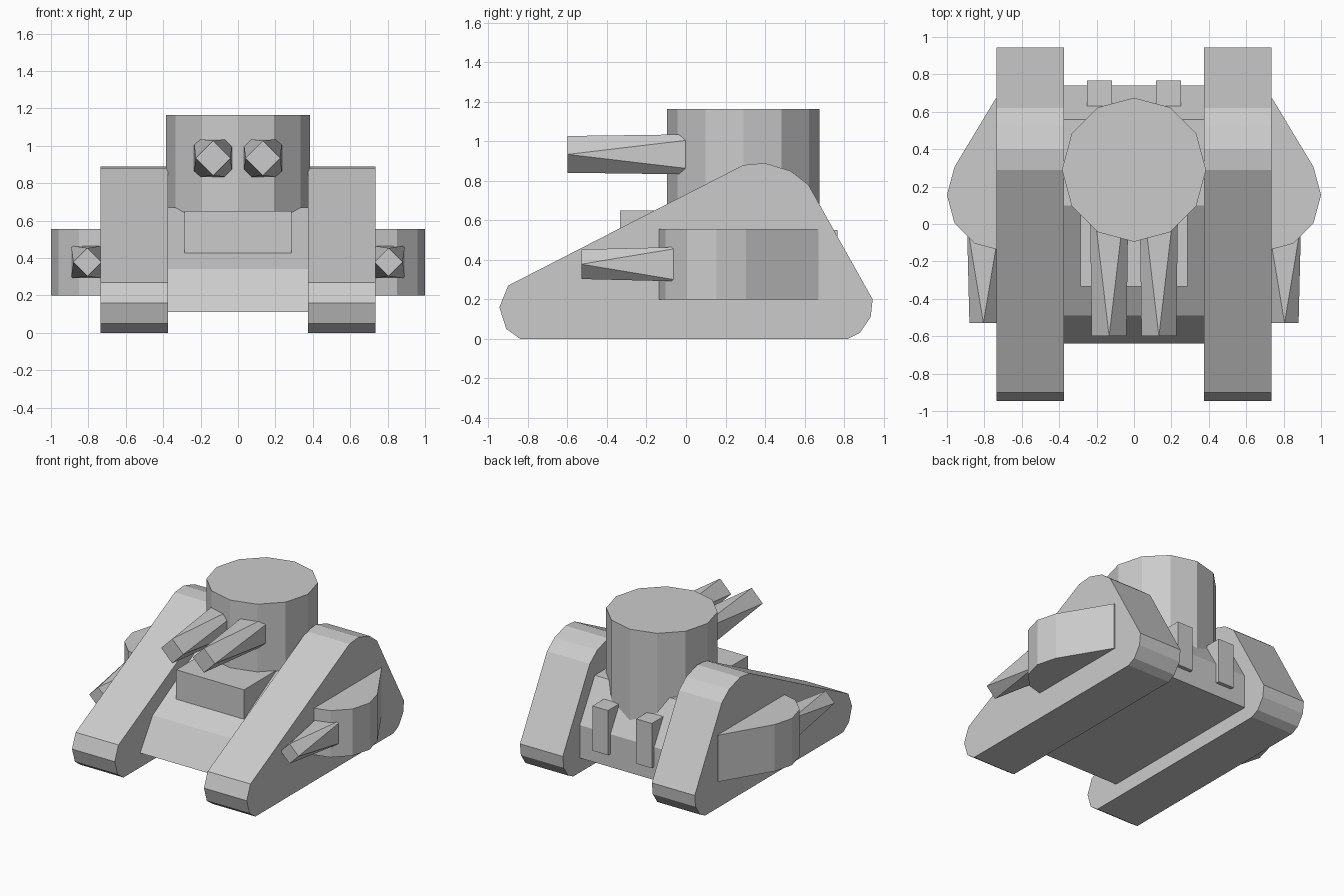
import bpy, bmesh
from math import sin, cos, pi

if "Cube" in bpy.data.objects:
    bpy.data.objects.remove(bpy.data.objects["Cube"])


def finish(name, bm):
    bmesh.ops.recalc_face_normals(bm, faces=bm.faces)
    mesh = bpy.data.meshes.new(name)
    bm.to_mesh(mesh)
    bm.free()
    obj = bpy.data.objects.new(name, mesh)
    bpy.context.collection.objects.link(obj)
    return obj


def loft(name, ring_a, ring_b, twist=False):
    """Join two capped rings with quads, or with alternating triangles."""
    bm = bmesh.new()
    a = [bm.verts.new(p) for p in ring_a]
    b = [bm.verts.new(p) for p in ring_b]
    bm.faces.new(a)
    bm.faces.new(b)
    for i in range(len(a)):
        j = (i + 1) % len(a)
        if twist:
            bm.faces.new((a[i], a[j], b[i]))
            bm.faces.new((a[j], b[j], b[i]))
        else:
            bm.faces.new((a[i], a[j], b[j], b[i]))
    return finish(name, bm)


def side_extrude(name, profile, x0, x1):
    return loft(name, [(x0, y, z) for y, z in profile], [(x1, y, z) for y, z in profile])


def up_extrude(name, outline, z0, z1):
    return loft(name, [(x, y, z0) for x, y in outline], [(x, y, z1) for x, y in outline])


def box(name, x0, x1, y0, y1, z0, z1):
    return up_extrude(name, [(x0, y0), (x1, y0), (x1, y1), (x0, y1)], z0, z1)


def barrel(name, x, z, y_front, y_back, r, half):
    """Faceted barrel: diamond muzzle twisting into a square root."""
    front = [(x + r * cos(k * pi / 2), y_front, z + r * sin(k * pi / 2)) for k in range(4)]
    q = half * 2 ** 0.5
    back = [(x + q * cos(k * pi / 2 + pi / 4), y_back, z + q * sin(k * pi / 2 + pi / 4))
            for k in range(4)]
    return loft(name, front, back, twist=True)


def circle(cx, cy, r, n=12):
    return [(cx + r * cos(2 * pi * k / n), cy + r * sin(2 * pi * k / n)) for k in range(n)]


# Hull between the tracks
side_extrude("hull", [(-0.64, 0.11), (-0.49, 0.34), (0.10, 0.67), (0.56, 0.67),
                      (0.74, 0.36), (0.74, 0.11)], -0.375, 0.375)

# Raised hatch block on the front slope
box("front_block", -0.285, 0.285, -0.335, 0.10, 0.41, 0.65)

# Twelve-sided turret
up_extrude("turret", circle(0, 0.29, 0.385), 0.30, 1.165)

track_profile = [(-0.84, 0), (0.82, 0), (0.88, 0.03), (0.935, 0.11), (0.945, 0.20),
                 (0.62, 0.78), (0.53, 0.85), (0.40, 0.89), (0.29, 0.88),
                 (-0.90, 0.27), (-0.945, 0.16), (-0.91, 0.05)]
# Side pod: round front half, tapering straight back into the track
pod = circle(0.70, 0.155, 0.30)
pod_outline = [pod[i] for i in (9, 10, 11, 0, 1)] + [(0.74, 0.67), (0.70, 0.67)]

for side, s in (("right", 1), ("left", -1)):
    side_extrude(side + "_track", track_profile, s * 0.375, s * 0.735)
    up_extrude(side + "_side_pod", [(s * x, y) for x, y in pod_outline], 0.20, 0.555)
    barrel(side + "_side_gun", s * 0.805, 0.378, -0.53, 0.0, 0.075, 0.088)
    barrel(side + "_turret_gun", s * 0.133, 0.934, -0.60, 0.29, 0.093, 0.105)
    box(side + "_exhaust", s * 0.118, s * 0.25, 0.60, 0.768, 0.21, 0.55)
